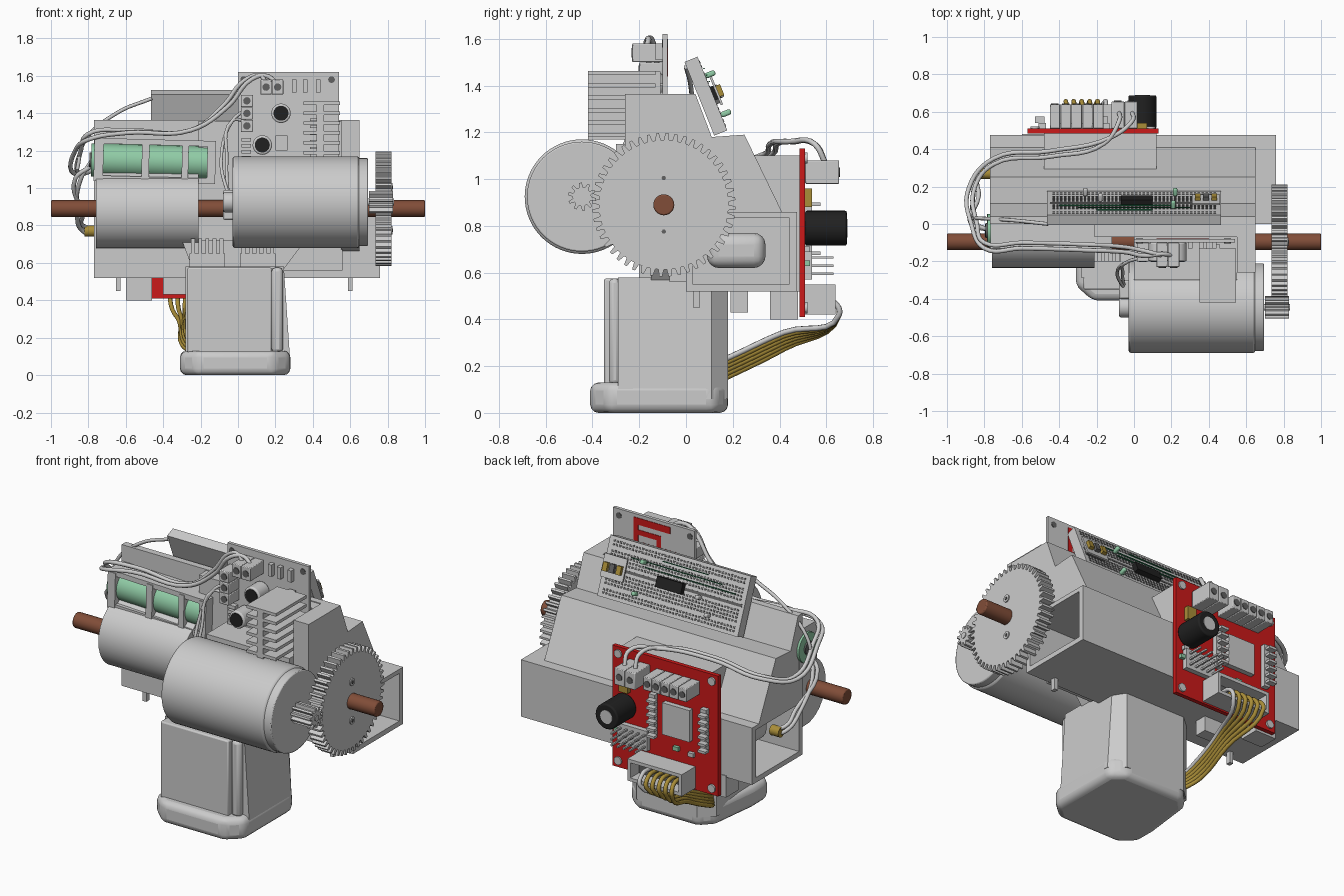
import bpy, bmesh
from math import sin, cos, pi, radians
from mathutils import Matrix

if "Cube" in bpy.data.objects:
    bpy.data.objects.remove(bpy.data.objects["Cube"])


def mat(name, rgb):
    m = bpy.data.materials.new(name)
    m.diffuse_color = (*rgb, 1)
    m.use_nodes = True
    m.node_tree.nodes["Principled BSDF"].inputs["Base Color"].default_value = m.diffuse_color
    return m


BROWN, RED = mat("brown", (.22, .075, .04)), mat("red", (.60, .01, .01))
GREEN, BLACK = mat("green", (.28, .60, .38)), mat("black", (.015, .015, .015))
OLIVE, DARK = mat("olive", (.40, .27, .04)), mat("dark_grey", (.12, .12, .12))
WIRE_GREEN = mat("wire_green", (.02, .2, .08))


def finish(name, bm, m=None, bevel=0, seg=2):
    bmesh.ops.recalc_face_normals(bm, faces=bm.faces)
    me = bpy.data.meshes.new(name)
    bm.to_mesh(me)
    bm.free()
    ob = bpy.data.objects.new(name, me)
    bpy.context.collection.objects.link(ob)
    if m:
        me.materials.append(m)
    if bevel:
        b = ob.modifiers.new("bevel", 'BEVEL')
        b.width, b.segments = bevel, seg
    return ob


def box(name, x0, x1, y0, y1, z0, z1, m=None, bevel=0, seg=2):
    bm = bmesh.new()
    bmesh.ops.create_cube(bm, size=1)
    for v in bm.verts:
        v.co = ((x0+x1)/2 + v.co.x*(x1-x0), (y0+y1)/2 + v.co.y*(y1-y0), (z0+z1)/2 + v.co.z*(z1-z0))
    return finish(name, bm, m, bevel, seg)


def prism(name, pts, a, b, axis='x', m=None, bevel=0, seg=2):
    place = {'x': lambda p, t: (t, p[0], p[1]), 'y': lambda p, t: (p[0], t, p[1]),
             'z': lambda p, t: (p[0], p[1], t)}[axis]
    bm = bmesh.new()
    lo = [bm.verts.new(place(p, a)) for p in pts]
    hi = [bm.verts.new(place(p, b)) for p in pts]
    bm.faces.new(lo)
    bm.faces.new(hi)
    for i in range(len(pts)):
        j = (i+1) % len(pts)
        bm.faces.new((lo[i], lo[j], hi[j], hi[i]))
    return finish(name, bm, m, bevel, seg)


def disc(name, u, v, r, a, b, axis='x', m=None, n=40, bevel=0):
    return prism(name, [(u + r*cos(2*pi*i/n), v + r*sin(2*pi*i/n)) for i in range(n)], a, b, axis, m, bevel)


def gear(name, u, v, root, tip, teeth, a, b):
    pts = []
    for i in range(teeth):
        for f, r in ((0, root), (.35, root), (.52, tip), (.83, tip)):
            t = 2*pi*(i+f)/teeth
            pts.append((u + r*cos(t), v + r*sin(t)))
    return prism(name, pts, a, b)


def wire(name, pts, r=.012, m=None):
    cu = bpy.data.curves.new(name, 'CURVE')
    cu.dimensions, cu.bevel_depth, cu.bevel_resolution = '3D', r, 2
    cu.resolution_u, cu.use_fill_caps = 6, True
    s = cu.splines.new('BEZIER')
    s.bezier_points.add(len(pts)-1)
    for bp, p in zip(s.bezier_points, pts):
        bp.co, bp.handle_left_type, bp.handle_right_type = p, 'AUTO', 'AUTO'
    if m:
        cu.materials.append(m)
    bpy.context.collection.objects.link(bpy.data.objects.new(name, cu))


# Main body: sloped shell, recessed centre, right cheek
prism("body_shell", [(0, 1.365), (.04, 1.365), (.11, 1.18), (.25, 1.19), (.42, .84), (0, .84)], -.77, .65)
box("body_centre", -.21, .56, -.07, .02, .56, 1.36)
prism("right_cheek", [(-.26, 1.365), (.02, 1.365), (.02, .66), (-.12, .68), (-.26, .8)], .55, .65)
prism("board_mount", [(-.48, .52), (.12, .52), (.12, 1.1), (-.48, 1.1)], .2, .485, 'y')

# Left housing around the axle
arc = [(-.04 - .195*sin(t), .875 - .2*cos(t)) for t in [pi*i/16 for i in range(1, 15)]]
prism("left_housing", [(.02, .675)] + arc + [(-.05, 1.12), (.02, 1.12)], -.76, -.21)

# Lower rectangular tube, open at both ends
for n, y0, y1, z0, z1 in (("floor", 0, .47, .52, .55), ("roof", 0, .47, .835, .86),
                          ("rear", .44, .475, .52, .86), ("front", 0, .03, .52, .86)):
    box("tube_"+n, -.77, .76, y0, y1, z0, z1)
box("tube_core", -.5, .4, .02, .45, .54, .84)
box("tube_plug", -.62, .5, .09, .34, .62, .77, None, .05, 4)
for x in (-.64, .6):
    box("peg", x-.012, x+.012, .03, .06, .45, .53)
box("under_block", -.6, -.46, .36, .48, .4, .53)
box("under_clip", -.4, -.28, .19, .265, .43, .53)

# Foot: chamfered base, tapered block behind, front panel and finned neck
prism("foot_base", [(-.31, -.2), (-.31, -.33), (-.22, -.41), (.19, -.41), (.28, -.33), (.28, .12),
                    (.2, .18), (-.2, .18), (-.275, .1)], 0, .13, 'z', None, .035, 3)
block = prism("foot_block", [(-.28, -.29), (.28, -.29), (.28, .11), (.2, .18), (-.2, .18), (-.28, .11)], .06, .58, 'z')
for v in block.data.vertices:
    if v.co.z > .5 and v.co.x > .22:
        v.co.x = .245
box("foot_panel", -.27, .18, -.35, -.28, .12, .575, None, .008)
box("foot_panel_side", .18, .24, -.33, -.28, .12, .575, None, .02)
prism("foot_neck", [(-.24, .56), (.24, .56), (.36, .72), (-.3, .72)], -.15, .03, 'y')
for x0 in (-.26, .01):
    box("neck_lug", x0, x0+.19, -.2, 0, .57, .65)
    for i in range(5):
        box("neck_fin", x0+.01+i*.038, x0+.03+i*.038, -.2, -.02, .6, .73)

# Axle, gears and motor
disc("axle", -.095, .89, .045, -1, 1, 'x', BROWN, 24, .006)
gear("big_gear", -.095, .89, .277, .307, 48, .735, .82)
for z in (1.005, .775):
    disc("gear_bolt", -.095, z, .022, .8, .826, 'x', None, 16)
    disc("gear_bolt_core", -.095, z, .01, .82, .829, 'x', DARK, 6)
gear("pinion", -.445, .925, .04, .06, 10, .7, .83)
disc("motor_shaft", -.445, .925, .018, .68, .835, 'x', None, 16)
disc("motor_can", -.445, .925, .245, -.03, .65, 'x', None, 64, .015)
disc("motor_end", -.445, .925, .235, .64, .695, 'x', None, 64, .006)
disc("motor_boss", -.445, .925, .055, -.08, -.02, 'x', None, 24, .01)
box("motor_terminal", -.08, -.02, -.4, -.3, .83, .99, None, .01)
box("motor_cradle", .02, .55, -.24, -.05, .72, 1.0)
box("cradle_lip", .0, .55, -.3, -.05, 1.0, 1.15)

# Battery holder, slightly tilted
parts = [box("holder_back", -.77, -.12, 0, .03, 1.03, 1.25)]
for z in (1.03, 1.23):
    parts.append(box("holder_rail", -.77, -.12, -.13, .02, z, z+.03))
for x, w in ((-.77, .05), (-.515, .04), (-.3, .035), (-.165, .045)):
    parts.append(box("holder_divider", x, x+w, -.135, .02, 1.03, 1.25))
parts.append(disc("battery", -.035, 1.142, .088, -.785, -.14, 'x', GREEN, 32))
parts.append(disc("battery_end", -.035, 1.142, .04, -.795, -.78, 'x', DARK, 20))
pivot = Matrix.Translation((-.45, 0, 1.14))
for ob in parts:
    ob.matrix_world = pivot @ Matrix.Rotation(radians(1.5), 4, 'Y') @ pivot.inverted()

# Driver board on top with heat sink, terminals and capacitors
box("driver_board", 0, .54, -.1, -.08, 1.1, 1.62)
for x in (.03, .5):
    disc("driver_hole", x, 1.58, .018, -.103, -.077, 'y', DARK, 16)
for x0, x1, z0, z1 in ((.16, .4, 1.56, 1.6), (.37, .4, 1.45, 1.6), (.24, .37, 1.5, 1.53),
                       (.22, .25, 1.44, 1.53), (.12, .36, 1.44, 1.46)):
    box("red_trace", x0, x1, -.081, -.077, z0, z1, RED)
box("heat_sink_web", .42, .46, -.42, -.11, 1.17, 1.46)
for i in range(6):
    box("heat_sink_fin", .35, .545, -.42, -.13, 1.18+i*.053, 1.198+i*.053)
for i in range(7):
    box("driver_pin", .385, .43, -.16, -.1, 1.17+i*.038, 1.182+i*.038)


def terminals(name, x0, z0, dx, dz, count, step, y0, y1):
    for i in range(count):
        x, z = x0 + step[0]*i, z0 + step[1]*i
        box(name, x, x+dx, y0, y1, z, z+dz, None, .004)
        d = y0 if y0 < 0 else y1
        disc(name+"_screw", x+dx/2, z+dz/2, .02, d-.004, d+.004, 'y', DARK, 12)


terminals("driver_terminal", .12, 1.5, .06, .08, 2, (.062, 0), -.23, -.1)
terminals("driver_side_terminal", .015, 1.3, .065, .065, 3, (0, .067), -.2, -.1)
for x, z in ((.23, 1.4), (.13, 1.23)):
    disc("capacitor", x, z, .052, -.2, -.1, 'y', None, 24, .008)
    disc("capacitor_top", x, z, .04, -.204, -.19, 'y', BLACK, 24)
box("regulator", .2, .265, -.14, -.1, 1.2, 1.28)
for x in (.3, .36, .43):
    box("resistor", x-.012, x+.012, -.13, -.1, 1.51, 1.58)
for i in range(5):
    box("driver_header", .02, .07, -.13, -.1, 1.12+i*.032, 1.14+i*.032)

# Tilted breadboard, parts placed in its own frame (x, outward, up the slope)
TILT = Matrix.Translation((0, .085, 1.355)) @ Matrix.Rotation(radians(22), 4, 'X')


def on_board(name, *a, **k):
    ob = box(name, *a, **k)
    ob.matrix_world = TILT
    return ob


on_board("breadboard", -.465, .465, -.03, .03, -.17, .17)
on_board("breadboard_groove", -.45, .45, .02, .0315, -.008, .008, DARK)
bm = bmesh.new()
for row in (-.145, -.125, -.09, -.07, -.05, -.03, .03, .05, .07, .09, .125, .145):
    for c in range(42):
        bmesh.ops.create_cube(bm, size=1, matrix=Matrix.Translation((-.43+c*.021, .03, row)) @ Matrix.Diagonal((.013, .004, .013, 1)))
finish("breadboard_holes", bm, DARK).matrix_world = TILT
on_board("chip", -.07, .1, .03, .06, -.03, .03, BLACK)
on_board("sensor_board", .31, .46, .045, .055, -.06, .07)
on_board("sensor_pins", .32, .45, .03, .05, -.05, -.03, DARK)
for i in range(3):
    on_board("sensor_part", .325+i*.045, .355+i*.045, .055, .075, -.025, .025, (OLIVE, DARK, OLIVE)[i])
for x, z, m in ((.21, .08, GREEN), (.22, -.1, GREEN), (-.18, -.02, None), (-.26, -.1, None)):
    on_board("light", x-.012, x+.012, .03, .075, z-.012, z+.012, m, bevel=.008)
for i, (x0, x1) in enumerate(((-.4, .2), (-.3, .3), (-.2, .1))):
    on_board("jumper", x0, x1, .034, .04, .05+i*.03, .055+i*.03, WIRE_GREEN)

# Red control board on the back
box("control_board", -.57, .13, .485, .51, .41, 1.13, RED)
for x in (-.53, .09):
    for z in (.45, 1.09):
        disc("board_screw", x, z, .024, .505, .52, 'y', None, 16)
terminals("power_terminal", -.12, .98, .068, .1, 2, (.07, 0), .51, .655)
terminals("signal_terminal", -.45, .99, .055, .08, 5, (.058, 0), .51, .64)
disc("large_capacitor", .045, .79, .075, .51, .688, 'y', BLACK, 32, .008)
disc("large_capacitor_top", .045, .79, .04, .68, .69, 'y', None, 24)
box("yellow_part", .01, .07, .51, .54, .88, .96, OLIVE)
box("main_chip", -.4, -.22, .51, .54, .7, .89)
for x in (-.49, -.15):
    box("pin_strip", x-.02, x+.02, .51, .54, .66, .92)
    for i in range(6):
        box("pin", x-.04, x+.012, .54, .575, .675+i*.042, .69+i*.042)
box("lower_pin_strip", -.12, .08, .51, .54, .57, .69)
for i in range(5):
    for z in (.59, .625, .66):
        box("lower_pin", -.11+i*.04, -.1+i*.04, .53, .63, z, z+.01)
for x, z, m in ((.09, .64, GREEN), (.07, .7, None), (-.3, .63, GREEN), (-.4, .62, None)):
    box("small_part", x-.018, x+.018, .51, .53, z-.012, z+.012, m)
# Ribbon socket and its cable down to the foot
for x0, x1, z0, z1 in ((-.42, -.06, .42, .44), (-.42, -.06, .53, .55), (-.42, -.4, .42, .55), (-.08, -.06, .42, .55)):
    box("socket_wall", x0, x1, .51, .64, z0, z1)
box("socket_back", -.41, -.07, .51, .56, .43, .54, DARK)
for i in range(6):
    x = -.36 + i*.042
    wire("ribbon_wire", [(x, .55, .485), (x, .63, .475), (x-.005, .655, .42), (-.31+i*.012, .42, .275+i*.014),
                         (-.3+i*.008, .2, .165+i*.016), (-.25, .1, .12+i*.016)], .012, None if i == 5 else OLIVE)

# Power leads from the back terminals round the left side to the driver board
for k in (0, 1):
    d = k*.03
    wire("power_lead", [(-.08+k*.07, .6, 1.06), (-.08+k*.07, .55, 1.15), (-.16+d, .43+d, 1.16), (-.45, .36+d, 1.15),
                        (-.75, .32+d, 1.1), (-.85-d, .2, 1.08), (-.84-d, 0, 1.2), (-.8, -.1-d, 1.29-d),
                        (-.6, -.1-d, 1.31-d*.5), (-.25, -.11-d, 1.31), (-.08+d, -.12-d, 1.44), (.04+d, -.14-d, 1.58),
                        (.12+d, -.16, 1.6), (.15+k*.06, -.17, 1.56)])
    wire("battery_lead", [(-.78, -.03, 1.15-d), (-.84-d, 0, 1.05), (-.86+d, .15, .86), (-.83, .25, .77+d), (-.76, .28, .75+d)])
    wire("motor_lead", [(.04, -.18, 1.36+k*.06), (-.03, -.2, 1.36), (-.06-d, -.26, 1.15), (-.05, -.35, .92+d)], .009)
wire("switch_lead", [(-.46, 0, 1.48), (-.65, .02, 1.4), (-.82, .03, 1.25), (-.86, .03, 1.1)], .01)
disc("side_plug", .27, .77, .03, -.82, -.76, 'x', OLIVE, 16)

# Smooth shading with sharp edges kept
bpy.ops.object.select_all(action='DESELECT')
for ob in bpy.data.objects:
    if ob.type == 'MESH':
        ob.select_set(True)
        bpy.context.view_layer.objects.active = ob
bpy.ops.object.shade_smooth_by_angle(angle=radians(35))
